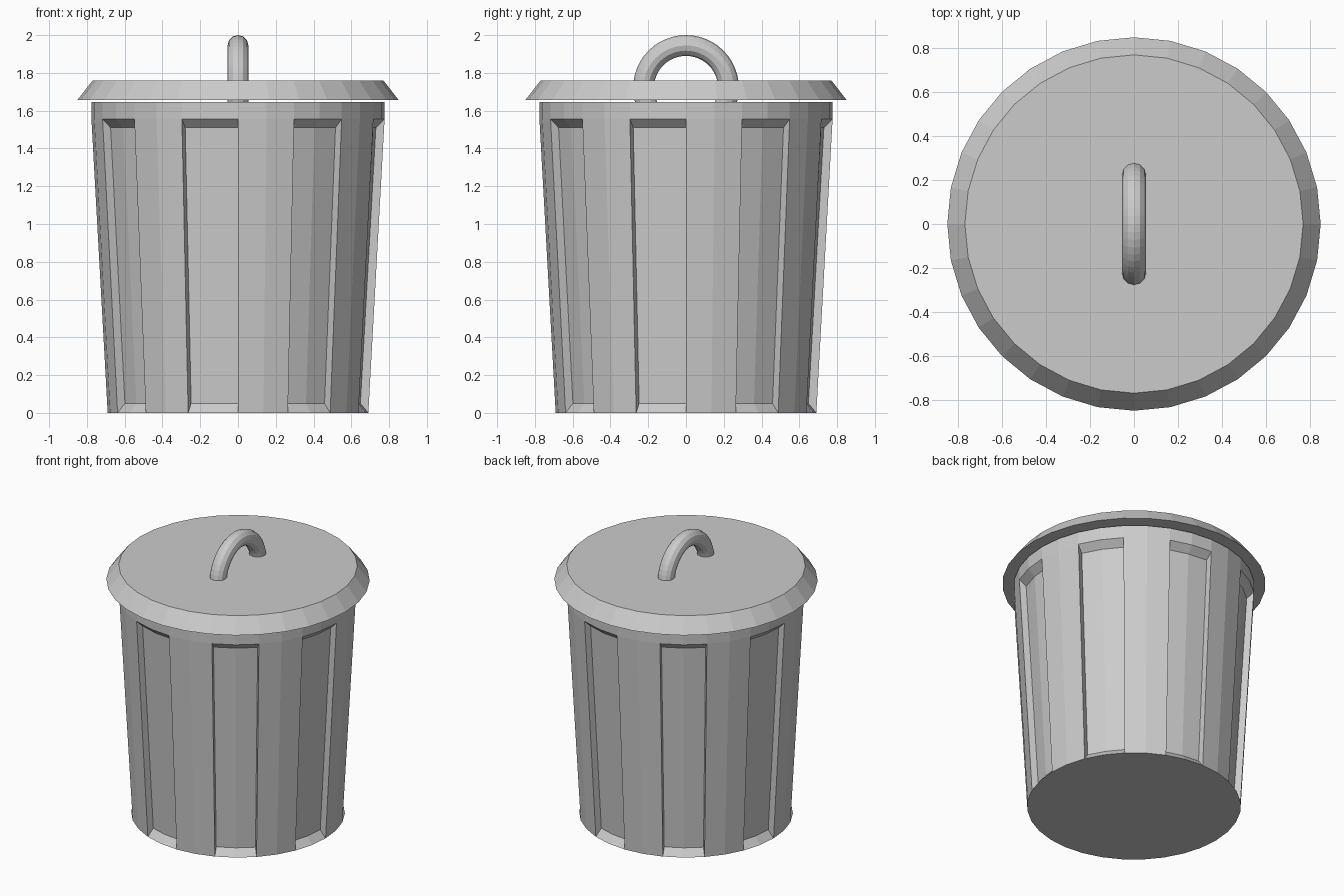
import bpy, bmesh, math

if "Cube" in bpy.data.objects:
    bpy.data.objects.remove(bpy.data.objects["Cube"])

N = 32  # sides of body and lid


def ring(bm, r, z):
    return [bm.verts.new((r * math.cos(2 * math.pi * i / N),
                          r * math.sin(2 * math.pi * i / N), z)) for i in range(N)]


def quad(bm, a, b, i, j):
    bm.faces.new((a[i], a[j], b[j], b[i]))


def finish(bm, name):
    loose = [v for v in bm.verts if not v.link_faces]
    bmesh.ops.delete(bm, geom=loose, context='VERTS')
    bmesh.ops.recalc_face_normals(bm, faces=bm.faces)
    mesh = bpy.data.meshes.new(name)
    bm.to_mesh(mesh)
    bm.free()
    ob = bpy.data.objects.new(name, mesh)
    bpy.context.collection.objects.link(ob)
    return ob


# Can body: tapered, upright collar, eight recessed panels of two facets each
bm = bmesh.new()
base, collar, top = ring(bm, 0.69, 0), ring(bm, 0.776, 1.555), ring(bm, 0.776, 1.645)
in_low, in_high = ring(bm, 0.648, 0.05), ring(bm, 0.73, 1.51)
bm.faces.new(base)
bm.faces.new(top)
for i in range(N):
    j = (i + 1) % N
    quad(bm, collar, top, i, j)
    if i % 4 < 2:
        quad(bm, base, collar, i, j)        # raised rib
    else:
        quad(bm, base, in_low, i, j)        # recess sill
        quad(bm, in_low, in_high, i, j)     # recess back
        quad(bm, in_high, collar, i, j)     # recess head
    if i % 2 == 0:                          # recess side wall
        bm.faces.new((base[i], in_low[i], in_high[i], collar[i]))
finish(bm, "can_body")

# Lid: shallow bevelled disc floating just above the body
bm = bmesh.new()
low, high = ring(bm, 0.85, 1.657), ring(bm, 0.77, 1.76)
bm.faces.new(low)
bm.faces.new(high)
for i in range(N):
    quad(bm, low, high, i, (i + 1) % N)
finish(bm, "lid")

# Handle: upright ring sunk through the lid
bpy.ops.mesh.primitive_torus_add(major_segments=48, minor_segments=12,
                                 major_radius=0.225, minor_radius=0.055,
                                 location=(0, 0, 1.72), rotation=(0, math.pi / 2, 0))
bpy.context.object.name = "lid_handle"
